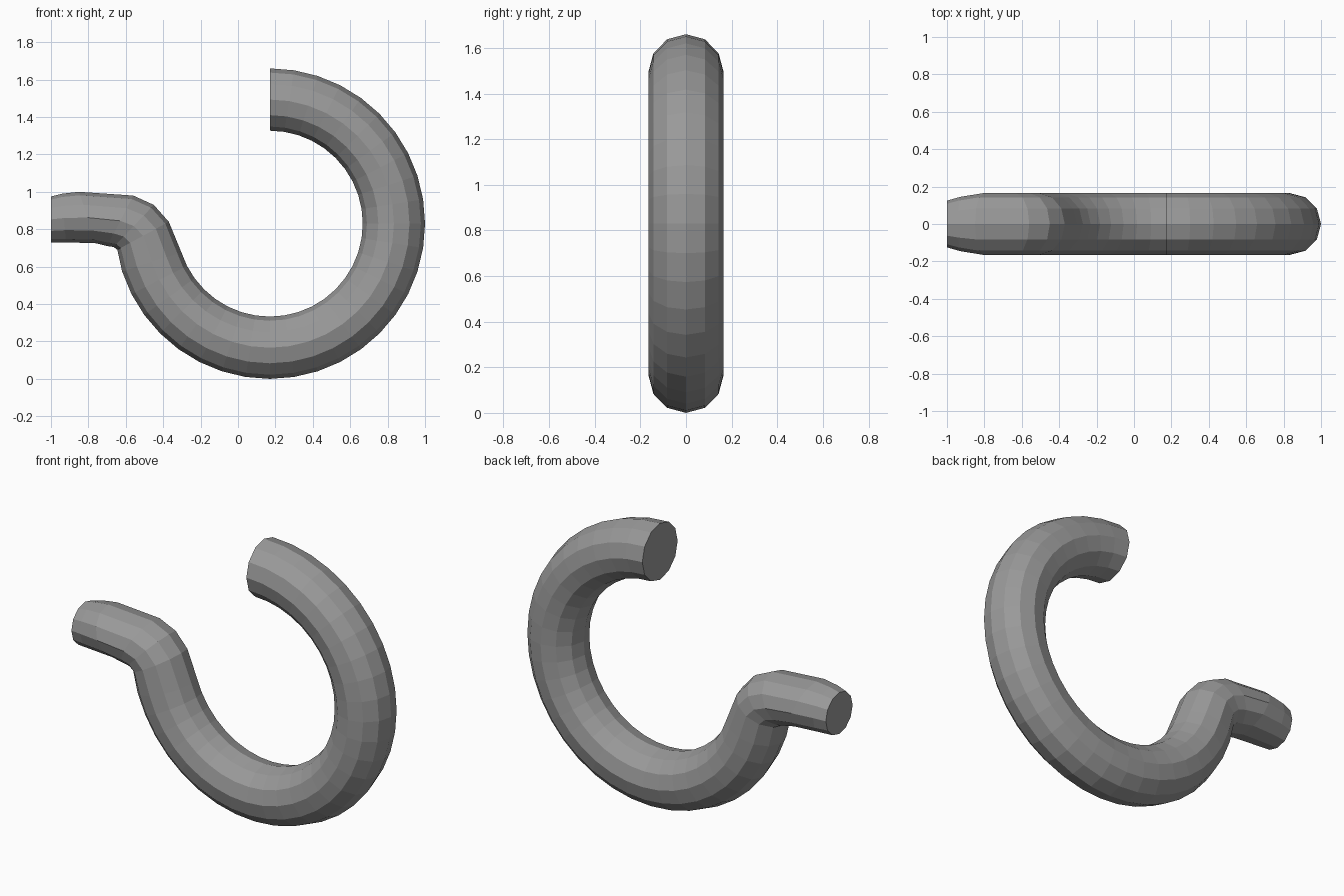
import bpy, bmesh
from math import sin, cos, radians, tau
from mathutils import Vector

if "Cube" in bpy.data.objects:
    bpy.data.objects.remove(bpy.data.objects["Cube"])

SIDES = 12
CX, CZ, R_OUT, R_IN, HALF_W = 0.17, 0.83, 0.83, 0.497, 0.165

# Each section: two opposite rim points in the xz plane and the half width in y
sections = []

# Big hook arc, clockwise from the open top end
for i in range(29):
    a = radians(90 - 9 * i)
    outer = (CX + R_OUT * cos(a), CZ + R_OUT * sin(a))
    inner = (CX + R_IN * cos(a), CZ + R_IN * sin(a))
    sections.append((inner, outer, HALF_W))

# Reverse bend into the short tapered arm
sections += [
    ((-0.37, 0.84), (-0.645, 0.69), HALF_W),
    ((-0.45, 0.93), (-0.665, 0.705), HALF_W),
    ((-0.56, 0.98), (-0.70, 0.71), HALF_W),
    ((-0.85, 1.00), (-0.76, 0.725), HALF_W),
    ((-0.94, 0.99), (-0.92, 0.73), 0.145),
    ((-1.00, 0.975), (-1.00, 0.73), 0.125),
]

bm = bmesh.new()


def add_ring(p, q, half_w):
    p, q = Vector((p[0], 0, p[1])), Vector((q[0], 0, q[1]))
    mid, axis = (p + q) / 2, (p - q) / 2
    side = Vector((0, half_w, 0))
    return [bm.verts.new(mid + axis * cos(tau * k / SIDES) + side * sin(tau * k / SIDES))
            for k in range(SIDES)]


rings = [add_ring(*s) for s in sections]
for a, b in zip(rings, rings[1:]):
    for k in range(SIDES):
        n = (k + 1) % SIDES
        bm.faces.new((a[k], a[n], b[n], b[k]))

# Flat end caps
bm.faces.new(rings[0])
bm.faces.new(rings[-1])
bmesh.ops.recalc_face_normals(bm, faces=bm.faces)

mesh = bpy.data.meshes.new("hook")
bm.to_mesh(mesh)
bm.free()
hook = bpy.data.objects.new("hook", mesh)
bpy.context.collection.objects.link(hook)

# Dark grey metal
metal = bpy.data.materials.new("dark_metal")
metal.diffuse_color = (0.32, 0.32, 0.32, 1)
metal.use_nodes = True
metal.node_tree.nodes["Principled BSDF"].inputs["Base Color"].default_value = metal.diffuse_color
mesh.materials.append(metal)
